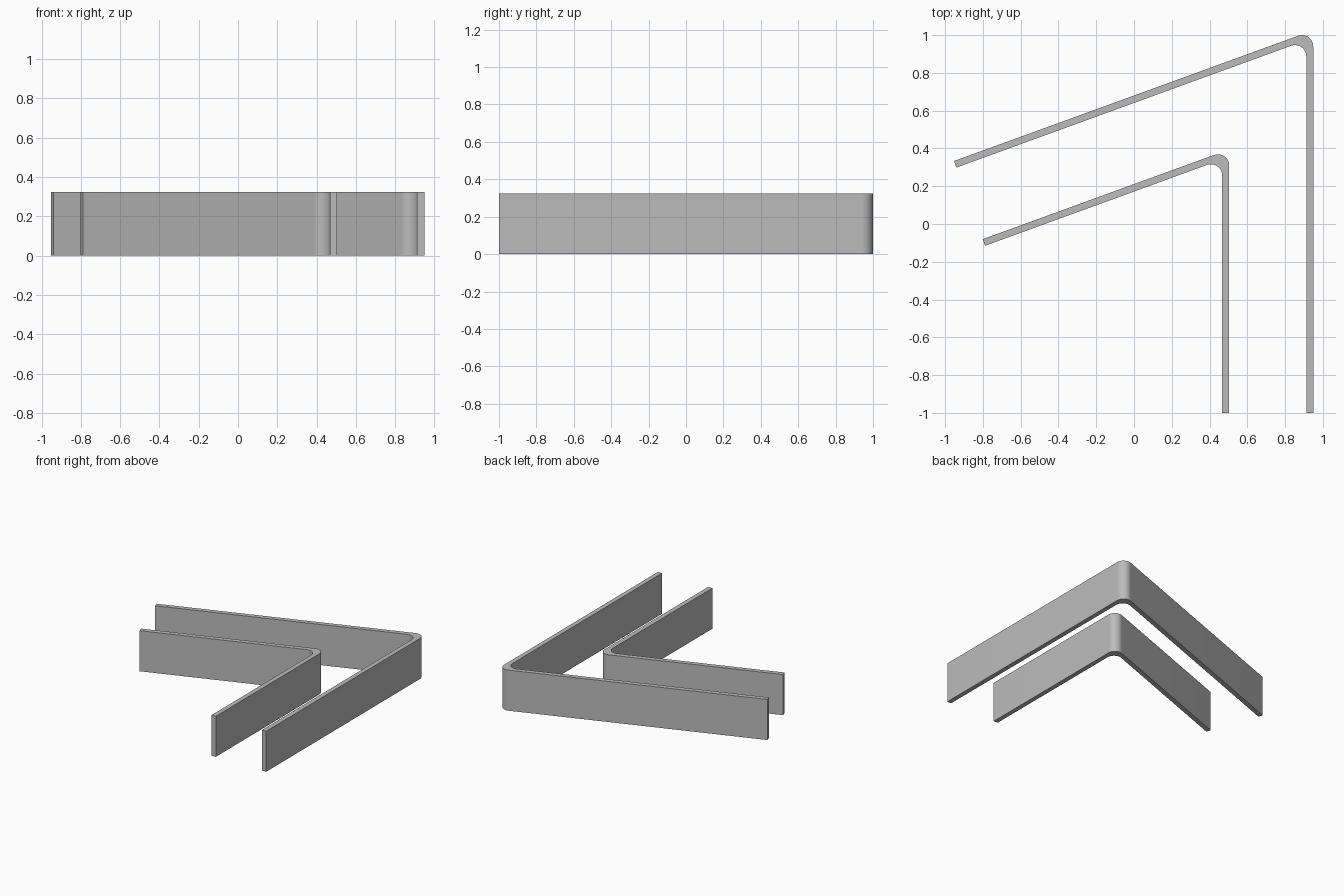
import bpy
import bmesh
from math import radians, sin, cos
from mathutils import Vector

cube = bpy.data.objects.get("Cube")
if cube:
    bpy.data.objects.remove(cube, do_unlink=True)

HEIGHT = 0.324
THICK = 0.037
RADIUS = 0.06
SLANT = radians(20)    # slope of the long arm
STEPS = 16

gray = bpy.data.materials.new("neutral gray")
gray.use_nodes = True
color = (0.5, 0.5, 0.5, 1)
gray.diffuse_color = color
gray.node_tree.nodes["Principled BSDF"].inputs["Base Color"].default_value = color


def polar(angle):
    return Vector((cos(angle), sin(angle)))


def arc(center):
    sweep = radians(90) + SLANT
    return [center + RADIUS * polar(sweep * i / STEPS) for i in range(STEPS + 1)]


def bent_strip(name, right, top, left):
    """Two straight arms joined by a rounded bend, extruded upward."""
    normal = polar(radians(90) + SLANT)
    half = (radians(90) - SLANT) / 2
    center = Vector((right - RADIUS, top - RADIUS))
    # Equal bend radius on both faces, shifted along the bisector
    inner_center = center + polar(radians(270) - half) * THICK / sin(half)
    outer, inner = arc(center), arc(inner_center)
    arm_end = outer[-1] - polar(SLANT) * (outer[-1].x - left) / cos(SLANT)
    outline = [Vector((right, -1)), *outer, arm_end, arm_end - normal * THICK,
               *reversed(inner), Vector((right - THICK, -1))]

    bm = bmesh.new()
    base = bm.faces.new([bm.verts.new((p.x, p.y, 0)) for p in outline])
    result = bmesh.ops.extrude_face_region(bm, geom=[base], use_keep_orig=True)
    moved = [v for v in result["geom"] if isinstance(v, bmesh.types.BMVert)]
    bmesh.ops.translate(bm, verts=moved, vec=(0, 0, HEIGHT))
    bmesh.ops.recalc_face_normals(bm, faces=bm.faces)
    mesh = bpy.data.meshes.new(name)
    bm.to_mesh(mesh)
    bm.free()
    mesh.materials.append(gray)
    obj = bpy.data.objects.new(name, mesh)
    bpy.context.collection.objects.link(obj)

    # Smooth bend with crisp rims and ends
    bpy.ops.object.select_all(action="DESELECT")
    obj.select_set(True)
    bpy.context.view_layer.objects.active = obj
    bpy.ops.object.shade_smooth_by_angle(angle=radians(30))


bent_strip("outer_bent_strip", right=0.949, top=1.0, left=-0.953)
bent_strip("inner_bent_strip", right=0.504, top=0.369, left=-0.801)
